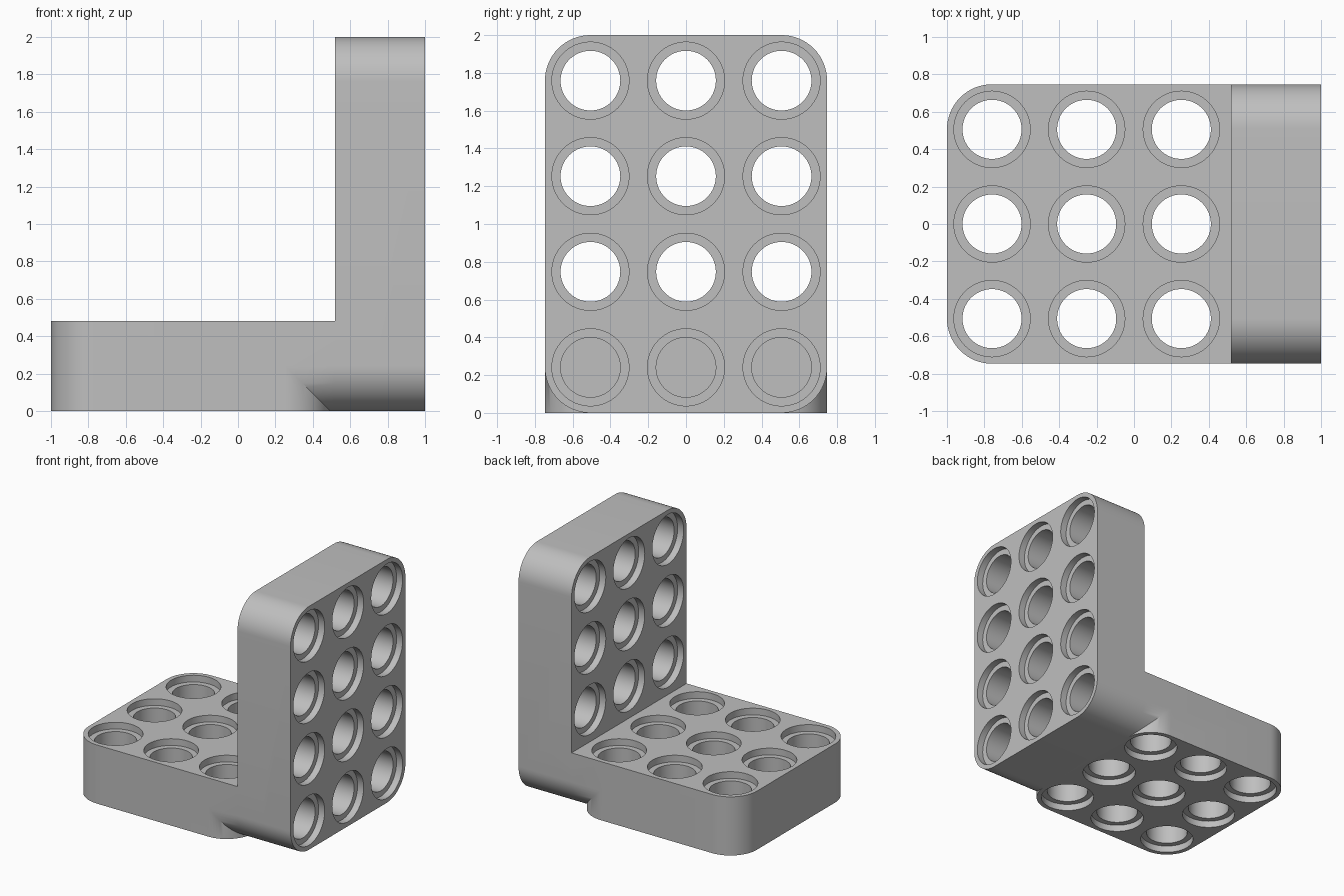
import bpy
import bmesh
from math import cos, sin, pi, tau

cube = bpy.data.objects.get("Cube")
if cube:
    bpy.data.objects.remove(cube, do_unlink=True)

PITCH = 0.506               # hole spacing
R = 0.241                   # corner radius, half a slab thickness
T = 2 * R                   # slab thickness
HALF_W = PITCH + R          # half the bracket width
BORE, RIM, STEP = 0.158, 0.204, 0.055
OVER = 0.02                 # cutter overshoot

grey = bpy.data.materials.new("light grey")
grey.use_nodes = True
grey.diffuse_color = (0.52, 0.52, 0.52, 1)
grey.node_tree.nodes["Principled BSDF"].inputs["Base Color"].default_value = (0.52, 0.52, 0.52, 1)


def place(axis, u, v, w):
    """Turn profile coordinates into x, y, z for an extrusion along the axis."""
    return (u, v, w) if axis == "Z" else (w, u, v)


def stack(bm, axis, rings):
    """Skin a list of (outline, level) rings and cap both ends."""
    loops = [[bm.verts.new(place(axis, u, v, w)) for u, v in outline] for outline, w in rings]
    for a, b in zip(loops, loops[1:]):
        for i in range(len(a)):
            j = (i + 1) % len(a)
            bm.faces.new((a[i], a[j], b[j], b[i]))
    bm.faces.new(loops[0][::-1])
    bm.faces.new(loops[-1])


def make_object(name, bm):
    bmesh.ops.recalc_face_normals(bm, faces=bm.faces)
    mesh = bpy.data.meshes.new(name)
    bm.to_mesh(mesh)
    bm.free()
    mesh.materials.append(grey)
    obj = bpy.data.objects.new(name, mesh)
    bpy.context.collection.objects.link(obj)
    return obj


def outline(u0, u1, v0, v1, round_top=True, n=16):
    """Rectangle with rounded corners; the upper two can stay square."""
    corners = [(u1, v1, -1, -1, round_top), (u0, v1, 1, -1, round_top),
               (u0, v0, 1, 1, True), (u1, v0, -1, 1, True)]
    pts = []
    for k, (u, v, su, sv, rounded) in enumerate(corners):
        if not rounded:
            pts.append((u, v))
            continue
        for i in range(n + 1):
            a = (k + i / n) * pi / 2
            pts.append((u + su * R + R * cos(a), v + sv * R + R * sin(a)))
    return pts


def slab(name, axis, shape, w0, w1):
    bm = bmesh.new()
    stack(bm, axis, [(shape, w0), (shape, w1)])
    return make_object(name, bm)


def circle(cu, cv, r, n=64):
    return [(cu + r * cos(tau * i / n), cv + r * sin(tau * i / n)) for i in range(n)]


def add_bore(bm, axis, cu, cv, w0, w1, blind=False):
    """Hole with a wider rim at each end, or at the far end only if blind."""
    levels = [(BORE, w0)] if blind else [(RIM, w0 - OVER), (RIM, w0 + STEP), (BORE, w0 + STEP)]
    levels += [(BORE, w1 - STEP), (RIM, w1 - STEP), (RIM, w1 + OVER)]
    stack(bm, axis, [(circle(cu, cv, r), w) for r, w in levels])


def boolean(target, other, operation):
    mod = target.modifiers.new(operation.title(), "BOOLEAN")
    mod.operation = operation
    mod.solver = "EXACT"
    mod.object = other
    bpy.context.view_layer.objects.active = target
    bpy.ops.object.modifier_apply(modifier=mod.name)
    bpy.data.objects.remove(other, do_unlink=True)


# Upright plate, base plate and the square-topped joint between them
bracket = slab("bracket", "X", outline(-HALF_W, HALF_W, 0, 2), 1 - T, 1)
joint = slab("joint", "X", outline(-HALF_W, HALF_W, 0, T, round_top=False), 0.2, 1 - R)
base = slab("base", "Z", outline(-1, PITCH / 2 + R, -HALF_W, HALF_W), 0, T)
boolean(bracket, joint, "UNION")
boolean(bracket, base, "UNION")

# Rows of stepped holes, with the lowest upright row closed by the base
bores = bmesh.new()
for y in (-PITCH, 0, PITCH):
    for i in range(3):
        add_bore(bores, "Z", -1 + R + i * PITCH, y, 0, T)
    for i in range(4):
        add_bore(bores, "X", y, R + i * PITCH, 1 - T, 1, blind=(i == 0))
cutter = make_object("hole_cutter", bores)
cutter.hide_render = True
boolean(bracket, cutter, "DIFFERENCE")

# Clean seams and smooth the curved walls only
bm = bmesh.new()
bm.from_mesh(bracket.data)
bmesh.ops.remove_doubles(bm, verts=bm.verts, dist=0.0002)
bm.to_mesh(bracket.data)
bm.free()
bpy.ops.object.select_all(action="DESELECT")
bracket.select_set(True)
bpy.context.view_layer.objects.active = bracket
bpy.ops.object.shade_smooth_by_angle(angle=pi / 6)
